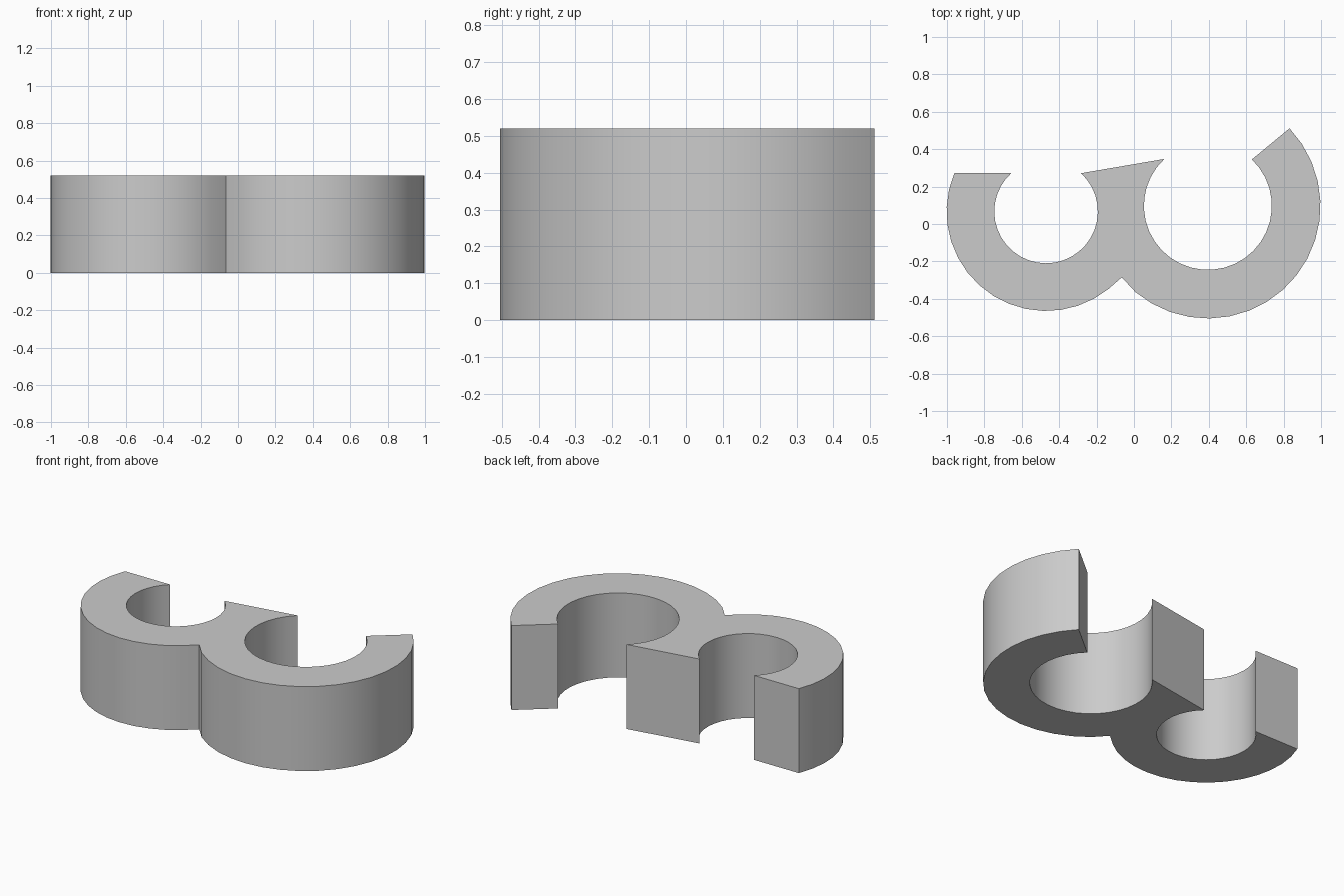
import bpy, bmesh
from math import atan2, cos, sin, radians, tau
from mathutils import Vector

cube = bpy.data.objects.get("Cube")
if cube:
    bpy.data.objects.remove(cube, do_unlink=True)

HEIGHT = 0.52
SMALL, LARGE = Vector((-0.47, 0.067)), Vector((0.395, 0.097))
NOTCH = Vector((-0.065, -0.285))


def arc(centre, radius, start, end, turn):
    """Points on a circle from start towards end; turn is 1 counterclockwise, -1 clockwise."""
    a = atan2(start[1] - centre.y, start[0] - centre.x)
    b = atan2(end[1] - centre.y, end[0] - centre.x)
    sweep = (turn * (b - a)) % tau
    count = round(sweep / radians(10))
    angles = [a + turn * sweep * i / count for i in range(count + 1)]
    return [centre + radius * Vector((cos(t), sin(t))) for t in angles]


# Outline: two outer walls meeting in a notch, then the two open sockets
outline = arc(SMALL, 0.532, (-0.963, 0.275), NOTCH, 1)[:-1]
outline += [NOTCH]
outline += arc(LARGE, 0.602, NOTCH, (0.83, 0.51), 1)[1:]
outline += arc(LARGE, 0.342, (0.63, 0.345), (0.165, 0.345), -1)
outline += arc(SMALL, 0.277, (-0.28, 0.275), (-0.655, 0.275), -1)

# Extrude the outline into the clip body
bm = bmesh.new()
base = bm.faces.new([bm.verts.new((p.x, p.y, 0)) for p in outline])
raised = bmesh.ops.extrude_face_region(bm, geom=[base], use_keep_orig=True)
top = [v for v in raised["geom"] if isinstance(v, bmesh.types.BMVert)]
bmesh.ops.translate(bm, verts=top, vec=(0, 0, HEIGHT))
bmesh.ops.recalc_face_normals(bm, faces=bm.faces)
mesh = bpy.data.meshes.new("double_clip")
bm.to_mesh(mesh)
bm.free()
clip = bpy.data.objects.new("double_clip", mesh)
bpy.context.collection.objects.link(clip)

# Plain grey material
grey = bpy.data.materials.new("light_grey")
grey.use_nodes = True
colour = (0.6, 0.6, 0.6, 1)
grey.diffuse_color = colour
grey.node_tree.nodes["Principled BSDF"].inputs["Base Color"].default_value = colour
mesh.materials.append(grey)

# Smooth curved walls, sharp rims and tips
bpy.ops.object.select_all(action="DESELECT")
clip.select_set(True)
bpy.context.view_layer.objects.active = clip
bpy.ops.object.shade_smooth_by_angle(angle=radians(30))
